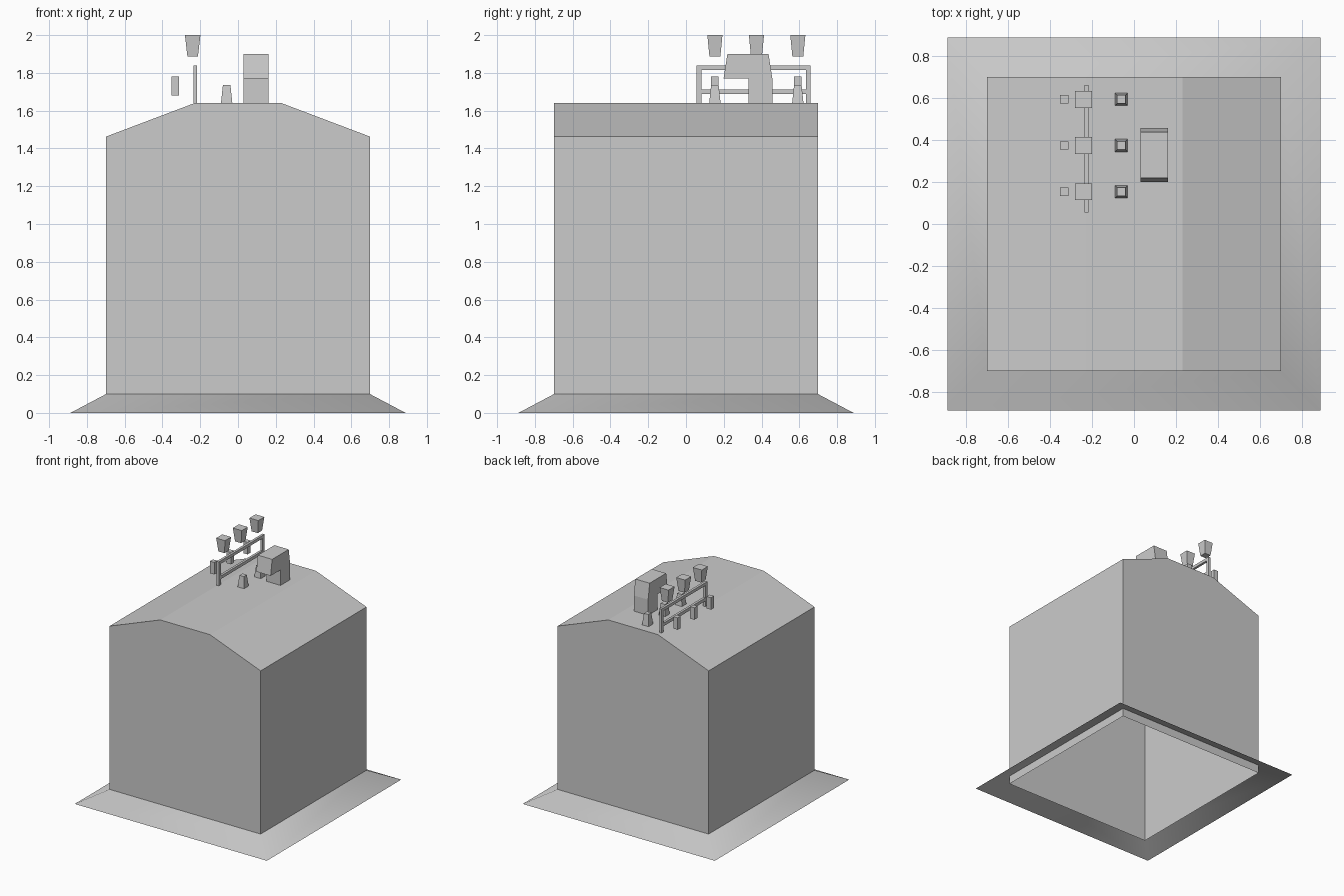
import bpy, bmesh

if "Cube" in bpy.data.objects:
    bpy.data.objects.remove(bpy.data.objects["Cube"])


def make(name, bm):
    mesh = bpy.data.meshes.new(name)
    bm.to_mesh(mesh)
    bm.free()
    obj = bpy.data.objects.new(name, mesh)
    bpy.context.collection.objects.link(obj)
    return obj


def loft(name, rings, caps=True, center=(0, 0)):
    """Square rings given as (half_x, half_y, z), bottom to top."""
    bm = bmesh.new()
    loops = [[bm.verts.new((center[0] + sx * hx, center[1] + sy * hy, z))
              for sx, sy in ((-1, -1), (1, -1), (1, 1), (-1, 1))]
             for hx, hy, z in rings]
    for a, b in zip(loops, loops[1:]):
        for i in range(4):
            j = (i + 1) % 4
            bm.faces.new((a[i], a[j], b[j], b[i]))
    if caps:
        bm.faces.new(loops[0][::-1])
        bm.faces.new(loops[-1])
    return make(name, bm)


def extrude(name, profile, to_point, lo, hi):
    """Closed profile swept between lo and hi along one axis."""
    bm = bmesh.new()
    a = [bm.verts.new(to_point(p, lo)) for p in profile]
    b = [bm.verts.new(to_point(p, hi)) for p in profile]
    for i in range(len(a)):
        j = (i + 1) % len(a)
        bm.faces.new((a[i], a[j], b[j], b[i]))
    bm.faces.new(a[::-1])
    bm.faces.new(b)
    bmesh.ops.recalc_face_normals(bm, faces=bm.faces)
    return make(name, bm)


def box(name, x, y, z):
    return loft(name, [((x[1] - x[0]) / 2, (y[1] - y[0]) / 2, h) for h in z],
                center=((x[0] + x[1]) / 2, (y[0] + y[1]) / 2))


W = 0.698
ROOF = 1.64

# Main block with chamfered roof, open underneath
block = extrude("main_block",
                [(-W, 0.03), (W, 0.03), (W, 1.463), (0.23, ROOF),
                 (-0.23, ROOF), (-W, 1.463)],
                lambda p, y: (p[0], y, p[1]), -W, W)
bm = bmesh.new()
bm.from_mesh(block.data)
bm.faces.ensure_lookup_table()
bmesh.ops.delete(bm, geom=[f for f in bm.faces if f.normal.z < -0.9], context='FACES_ONLY')
bm.to_mesh(block.data)
bm.free()

# Flared ground skirt, a single smooth surface
skirt = loft("ground_skirt", [(0.887, 0.887, 0), (W, W, 0.1)], caps=False)
for poly in skirt.data.polygons:
    poly.use_smooth = True

# Overhanging cabinet on the roof
extrude("roof_cabinet",
        [(0.33, ROOF), (0.457, ROOF), (0.457, 1.77), (0.437, 1.90),
         (0.219, 1.90), (0.199, 1.77), (0.33, 1.77)],
        lambda p, x: (x, p[0], p[1]), 0.03, 0.162)

# Railing: two posts and two rails
RX = (-0.236, -0.216)
Y0, Y1, T = 0.055, 0.66, 0.026
box("rail_post_near", RX, (Y0, Y0 + T), (ROOF, 1.84))
box("rail_post_far", RX, (Y1 - T, Y1), (ROOF, 1.84))
box("rail_top", RX, (Y0 + T, Y1 - T), (1.815, 1.84))
box("rail_lower", RX, (Y0 + T, Y1 - T), (1.687, 1.713))

# Three sets of lantern, small block and tapered stud
for i, y in enumerate((0.153, 0.373, 0.592)):
    loft(f"lantern_{i}", [(0.028, 0.029, 1.888), (0.041, 0.04, 2.0)], center=(-0.24, y))
    loft(f"small_block_{i}", [(0.02, 0.02, 1.68), (0.02, 0.02, 1.78)], center=(-0.332, y))
    loft(f"roof_stud_{i}", [(0.03, 0.03, ROOF), (0.02, 0.02, 1.735)], center=(-0.06, y))
